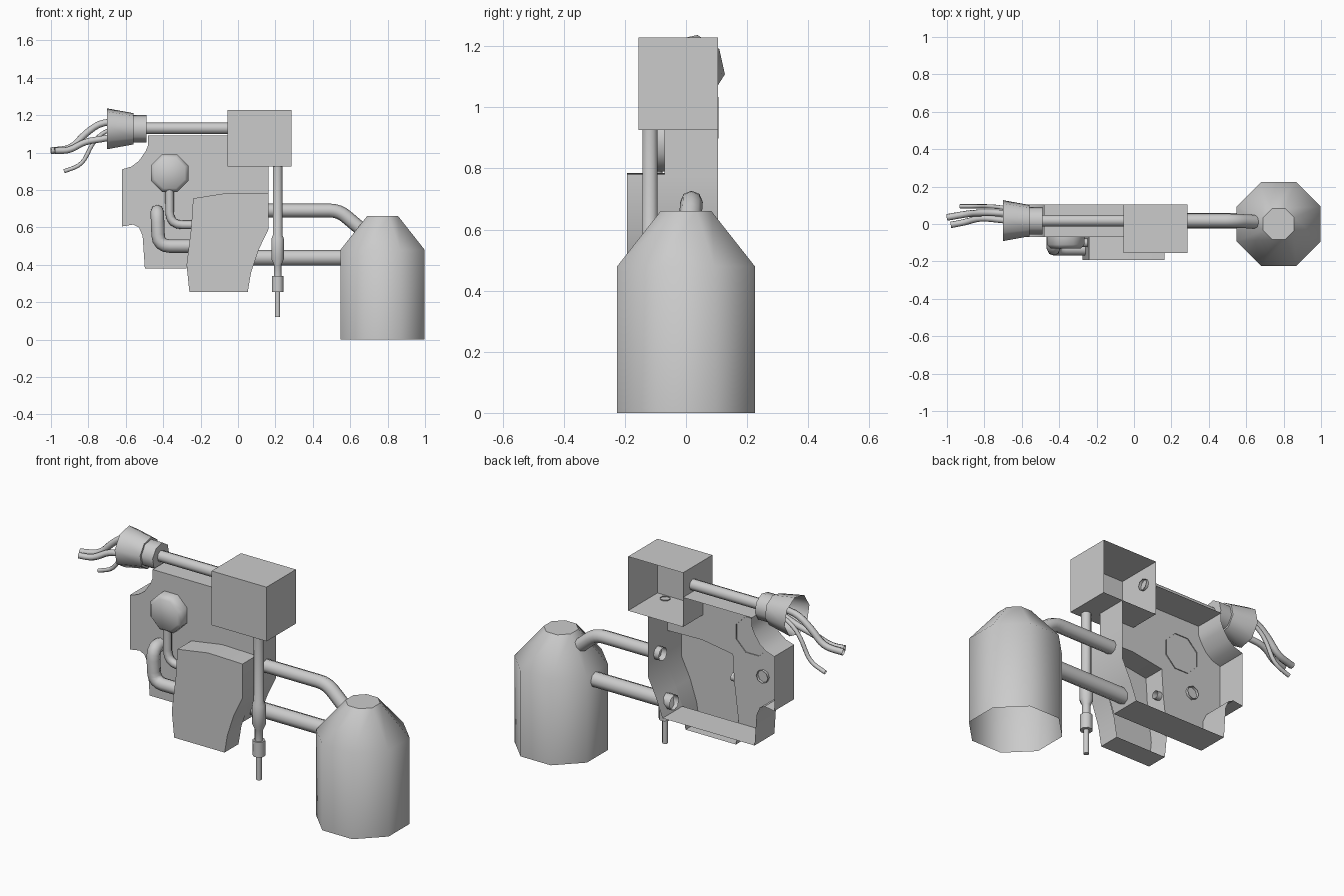
import bpy, bmesh, math
from mathutils import Vector

if "Cube" in bpy.data.objects:
    bpy.data.objects.remove(bpy.data.objects["Cube"])


def finish(name, bm, angle):
    bmesh.ops.recalc_face_normals(bm, faces=bm.faces)
    me = bpy.data.meshes.new(name)
    bm.to_mesh(me)
    bm.free()
    me.polygons.foreach_set("use_smooth", [True] * len(me.polygons))
    me.set_sharp_from_angle(angle=math.radians(angle))
    ob = bpy.data.objects.new(name, me)
    bpy.context.collection.objects.link(ob)
    return ob


def shell(name, outline, front, back, skip=()):
    """Front plate with side walls running back, open at the rear.
    skip lists the outline edges that get no wall."""
    bm = bmesh.new()
    f = [bm.verts.new((x, front, z)) for x, z in outline]
    b = [bm.verts.new((x, back, z)) for x, z in outline]
    plate = bm.faces.new(f)
    n = len(f)
    for i in range(n):
        if i not in skip:
            j = (i + 1) % n
            bm.faces.new((f[i], f[j], b[j], b[i]))
    bmesh.ops.delete(bm, geom=[v for v in b if not v.link_faces], context='VERTS')
    bmesh.ops.triangulate(bm, faces=[plate])
    return finish(name, bm, 35)


def lathe(name, profile, origin, axis, sides=8, phase=math.pi / 8, cap_end=False, angle=50):
    """Turn (radius, distance) pairs about an axis through origin."""
    q = Vector((0, 0, 1)).rotation_difference(Vector(axis))
    o = Vector(origin)
    bm = bmesh.new()
    rings = []
    for r, t in profile:
        rings.append([bm.verts.new(o + q @ Vector((
            r * math.cos(phase + k * math.tau / sides),
            r * math.sin(phase + k * math.tau / sides), t))) for k in range(sides)])
    for a, b in zip(rings, rings[1:]):
        for k in range(sides):
            m = (k + 1) % sides
            bm.faces.new((a[k], a[m], b[m], b[k]))
    if cap_end:
        bm.faces.new(rings[-1])
    return finish(name, bm, angle)


def tube(name, points, radius, bend=0.05, steps=4, sides=2):
    """Open-ended pipe along a path whose corners are rounded."""
    p = [Vector(c) for c in points]
    path = [p[0]]
    for a, c, b in zip(p, p[1:], p[2:]):
        s = c + (a - c).normalized() * min(bend, (a - c).length * 0.48)
        e = c + (b - c).normalized() * min(bend, (b - c).length * 0.48)
        for i in range(steps + 1):
            t = i / steps
            path.append(s * (1 - t) ** 2 + c * 2 * t * (1 - t) + e * t * t)
    path.append(p[-1])
    cu = bpy.data.curves.new(name, 'CURVE')
    cu.dimensions = '3D'
    cu.bevel_depth = radius
    cu.bevel_resolution = sides
    sp = cu.splines.new('POLY')
    sp.points.add(len(path) - 1)
    for q, v in zip(sp.points, path):
        q.co = (*v, 1)
    sp.use_smooth = True
    ob = bpy.data.objects.new(name, cu)
    bpy.context.collection.objects.link(ob)
    return ob


# Tank: octagonal, open underneath, with sloping shoulder
lathe("tank", [(0.2435, 0), (0.2435, 0.48), (0.09, 0.66)], (0.773, 0, 0), (0, 0, 1), cap_end=True)

# Main housing plate, leaving out the areas of the box and the front block
shell("housing", [
    (-0.055, 0.925), (0.163, 0.925), (0.163, 0.78), (-0.05, 0.785), (-0.24, 0.755),
    (-0.25, 0.6), (-0.275, 0.4), (-0.274, 0.38), (-0.498, 0.38), (-0.51, 0.555),
    (-0.53, 0.6), (-0.56, 0.615), (-0.62, 0.605), (-0.62, 0.91), (-0.57, 0.925),
    (-0.53, 0.955), (-0.495, 1.005), (-0.48, 1.04), (-0.48, 1.09), (-0.055, 1.09)],
    -0.07, 0.105, skip=(0, 2, 3, 4, 5, 6, 19))

# Housing walls behind the front block
bm = bmesh.new()
edge = [(0.163, 0.78), (0.163, 0.59), (0.11, 0.48), (0.072, 0.38), (-0.274, 0.38)]
rows = [[bm.verts.new((x, y, z)) for x, z in edge] for y in (-0.07, 0.105)]
for i in range(len(edge) - 1):
    bm.faces.new((rows[0][i], rows[0][i + 1], rows[1][i + 1], rows[1][i]))
finish("housing_lower_wall", bm, 35)

# Raised front block
shell("front_block", [
    (-0.24, 0.755), (-0.05, 0.785), (0.163, 0.78), (0.163, 0.59), (0.11, 0.48),
    (0.07, 0.36), (0.052, 0.255), (-0.26, 0.255), (-0.275, 0.4), (-0.25, 0.6)],
    -0.193, -0.07)

# Box on top, open at the back
shell("top_box", [(-0.055, 0.925), (0.285, 0.925), (0.285, 1.228), (-0.055, 1.228)], -0.155, 0.105)

# Pipes to the tank
tube("upper_tank_pipe", [(0.13, 0.018, 0.69), (0.54, 0.018, 0.69), (0.67, 0.01, 0.58)], 0.037)
tube("lower_tank_pipe", [(0.06, 0.018, 0.438), (0.58, 0.018, 0.438)], 0.042)

# Stepped rod hanging from the box
lathe("probe_rod", [
    (0.027, 0), (0.027, 0.37), (0.036, 0.39), (0.036, 0.5), (0.022, 0.53), (0.022, 0.59),
    (0.033, 0.59), (0.033, 0.675), (0.015, 0.675), (0.015, 0.81)],
    (0.212, -0.118, 0.93), (0, 0, -1), cap_end=True)

# Horizontal conduit with flared connector
tube("conduit", [(-0.04, 0.018, 1.13), (-0.52, 0.018, 1.13)], 0.031)
lathe("connector", [
    (0.03, 0.49), (0.074, 0.49), (0.074, 0.56), (0.085, 0.56), (0.111, 0.70)],
    (0, 0.018, 1.127), (-1, 0, 0), phase=math.radians(10))

# Loose wires
tube("wire_upper", [(-0.56, 0.04, 1.15), (-0.72, 0.06, 1.17), (-0.82, 0.06, 1.10),
                    (-0.89, 0.055, 1.02), (-1.0, 0.035, 1.01)], 0.018, bend=0.1)
tube("wire_lower", [(-0.56, 0.01, 1.12), (-0.70, 0.02, 1.075), (-0.82, 0.035, 1.06),
                    (-0.90, 0.01, 1.01), (-0.98, -0.005, 1.01)], 0.017, bend=0.1)
tube("wire_thin", [(-0.56, 0.06, 1.15), (-0.71, 0.09, 1.12), (-0.78, 0.095, 1.05),
                   (-0.83, 0.095, 0.935), (-0.93, 0.095, 0.9)], 0.011, bend=0.1)

# Round knob and the two elbow pipes feeding the front block
lathe("knob", [(0.108, 0), (0.108, 0.045), (0.088, 0.065)],
      (-0.365, -0.065, 0.89), (0, -1, 0), cap_end=True)
tube("thin_elbow", [(-0.366, -0.1, 0.83), (-0.366, -0.1, 0.613), (-0.22, -0.1, 0.613)],
     0.023, bend=0.07)
tube("thick_elbow", [(-0.432, -0.055, 0.685), (-0.432, -0.133, 0.685), (-0.425, -0.133, 0.5),
                     (-0.24, -0.133, 0.5)], 0.036, bend=0.06)
